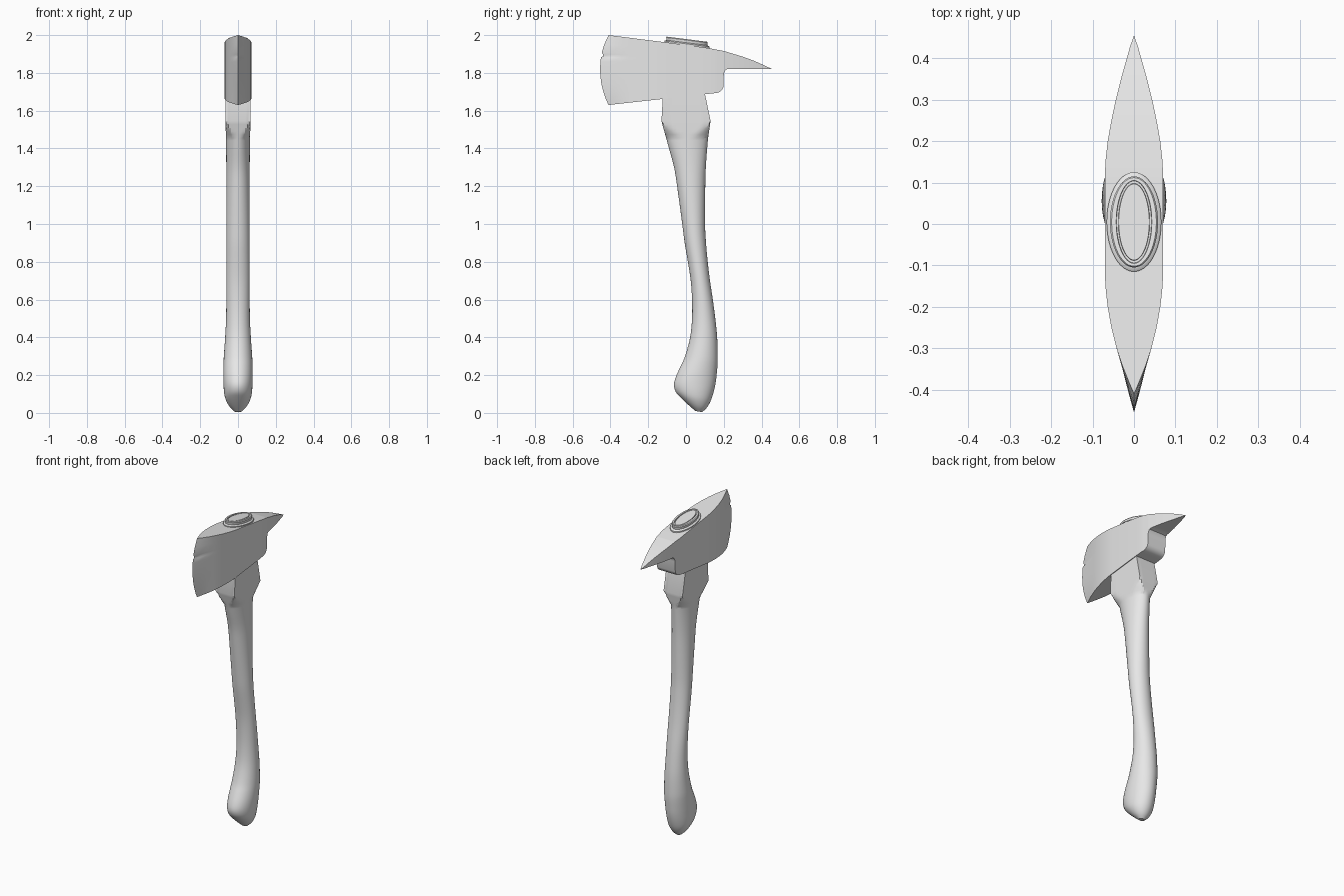
import bpy, bmesh, math
from mathutils import Vector

cube = bpy.data.objects.get("Cube")
if cube:
    bpy.data.objects.remove(cube, do_unlink=True)

grey = bpy.data.materials.new("plain grey")
grey.use_nodes = True
grey.diffuse_color = (0.8, 0.8, 0.8, 1)
grey.node_tree.nodes["Principled BSDF"].inputs["Base Color"].default_value = (0.8, 0.8, 0.8, 1)


def loft(name, rings, sharp):
    """Skin closed rings of equal point count, cap both ends, smooth below the sharp angle."""
    bm = bmesh.new()
    loops = [[bm.verts.new(p) for p in ring] for ring in rings]
    n = len(loops[0])
    for a, b in zip(loops, loops[1:]):
        for i in range(n):
            j = (i + 1) % n
            bm.faces.new((a[i], a[j], b[j], b[i]))
    bm.faces.new(loops[0])
    bm.faces.new(loops[-1])
    bmesh.ops.remove_doubles(bm, verts=bm.verts, dist=0.0002)
    bmesh.ops.recalc_face_normals(bm, faces=bm.faces)
    me = bpy.data.meshes.new(name)
    bm.to_mesh(me)
    bm.free()
    me.materials.append(grey)
    me.shade_smooth()
    me.set_sharp_from_angle(angle=math.radians(sharp))
    ob = bpy.data.objects.new(name, me)
    bpy.context.collection.objects.link(ob)
    return ob


def lerp_table(table, v):
    """Piecewise linear lookup in (key, value) pairs."""
    for (a, p), (b, q) in zip(table, table[1:]):
        if v <= b:
            return p + (q - p) * max(0, (v - a) / (b - a))
    return table[-1][1]


def smooth_stations(pts, steps):
    """Catmull-Rom interpolation through stations."""
    pts = [Vector(p) for p in pts]
    pts = [pts[0]] + pts + [pts[-1]]
    out = []
    for p0, p1, p2, p3 in zip(pts, pts[1:], pts[2:], pts[3:]):
        for k in range(steps):
            t = k / steps
            out.append(0.5 * (2 * p1 + (p2 - p0) * t + (2 * p0 - 5 * p1 + 4 * p2 - p3) * t * t
                              + (3 * p1 - p0 - 3 * p2 + p3) * t ** 3))
    return out + [pts[-1]]


def section(st, grow, n=48):
    """Oval between a front and a back point, clipped by its box; grow 1 is an oval, 1.414 a box."""
    yf, zf, yb, zb, w = st
    ring = []
    for i in range(n):
        a = 2 * math.pi * i / n
        c, s = math.cos(a), math.sin(a)
        r = min(1 / max(abs(c), abs(s)), grow)
        t = 0.5 + 0.5 * s * r
        ring.append((w * c * r, yf + (yb - yf) * t, zf + (zb - zf) * t))
    return ring


# Handle: front y, front z, back y, back z, half width, from the heel upward
grip = [
    (0.050, 0.010, 0.085, 0.004, 0.018),
    (0.012, 0.043, 0.108, 0.025, 0.045),
    (-0.030, 0.083, 0.130, 0.062, 0.066),
    (-0.055, 0.113, 0.146, 0.110, 0.074),
    (-0.064, 0.150, 0.157, 0.160, 0.077),
    (-0.052, 0.195, 0.163, 0.210, 0.078),
    (-0.027, 0.250, 0.167, 0.255, 0.077),
    (-0.005, 0.300, 0.168, 0.300, 0.075),
    (0.022, 0.400, 0.165, 0.400, 0.068),
    (0.032, 0.500, 0.155, 0.500, 0.063),
    (0.032, 0.600, 0.142, 0.600, 0.062),
    (0.025, 0.700, 0.127, 0.700, 0.062),
    (0.010, 0.800, 0.115, 0.800, 0.062),
    (-0.007, 0.900, 0.106, 0.900, 0.062),
    (-0.020, 1.000, 0.101, 1.000, 0.062),
    (-0.047, 1.200, 0.102, 1.200, 0.062),
    (-0.063, 1.300, 0.105, 1.300, 0.062),
    (-0.090, 1.400, 0.112, 1.400, 0.063),
    (-0.105, 1.455, 0.117, 1.455, 0.064),
]
rings = [section(s, 1.0) for s in smooth_stations(grip, 3)]
# Neck: the oval grows into a box with V-shaped flats, then runs up into the head
for k in range(1, 6):
    f = k / 5
    z = 1.455 + 0.09 * f
    rings.append(section((-0.105 - 0.025 * f, z, 0.117 + 0.013 * f, z, 0.064 + 0.002 * f), 1 + 0.4143 * f))
for z, yf, yb in ((1.70, -0.121, 0.098), (1.78, -0.118, 0.088)):
    rings.append(section((yf, z, yb, z, 0.066), 1.4143))
loft("handle", rings, 22)

# Axe head: columns along y with tables for top, bottom and half width
top = [(-0.41, 2.0), (0.0, 1.948), (0.12, 1.931), (0.2, 1.916), (0.3, 1.886), (0.36, 1.864),
       (0.41, 1.842), (0.455, 1.8205)]
bottom = [(-0.41, 1.63), (0.0, 1.676), (0.165, 1.694), (0.18, 1.699), (0.192, 1.711), (0.198, 1.725),
          (0.2, 1.79), (0.203, 1.805), (0.21, 1.816), (0.22, 1.82), (0.455, 1.82)]
width = [(-0.41, 0.0), (-0.38, 0.013), (-0.34, 0.029), (-0.3, 0.042), (-0.25, 0.0545), (-0.2, 0.0635),
         (-0.16, 0.068), (-0.12, 0.0705), (0.1, 0.0705), (0.15, 0.069), (0.2, 0.0635), (0.25, 0.0545),
         (0.3, 0.044), (0.35, 0.0315), (0.4, 0.0175), (0.43, 0.009), (0.455, 0.0)]
# Cutting edge: height and y, with a small nick
edge = [(1.63, -0.41), (1.66, -0.424), (1.70, -0.438), (1.74, -0.448), (1.78, -0.453), (1.82, -0.455),
        (1.86, -0.453), (1.883, -0.450), (1.888, -0.438), (1.90, -0.441), (1.908, -0.446),
        (1.95, -0.433), (2.0, -0.41)]
columns = sorted({y for tab in (top, bottom, width) for y, _ in tab})
rings = []
for y in columns:
    lo, hi, w = lerp_table(bottom, y), lerp_table(top, y), lerp_table(width, y)
    pull = max(0, (-0.33 - y) / 0.08)
    side = [(y + (ye + 0.41) * pull, lo + (hi - lo) * (z - 1.63) / 0.37) for z, ye in edge]
    rings.append([(w, a, b) for a, b in side] + [(-w, a, b) for a, b in reversed(side)])
loft("axe_head", rings, 30)

# Eye collar on the sloping top: half width, half length, height above the head
collar = [(0.066, 0.120, -0.02), (0.066, 0.120, 0.006), (0.062, 0.115, 0.010), (0.056, 0.108, 0.012),
          (0.058, 0.110, 0.026), (0.054, 0.107, 0.031), (0.043, 0.100, 0.031), (0.042, 0.099, 0.024),
          (0.038, 0.093, 0.024), (0.037, 0.092, 0.030)]
rings = []
for rx, ry, h in collar:
    ring = []
    for i in range(48):
        a = 2 * math.pi * i / 48
        y = 0.005 + ry * math.sin(a)
        ring.append((rx * math.cos(a), y, 1.948 - 0.127 * y + h))
    rings.append(ring)
loft("eye_collar", rings, 35)
